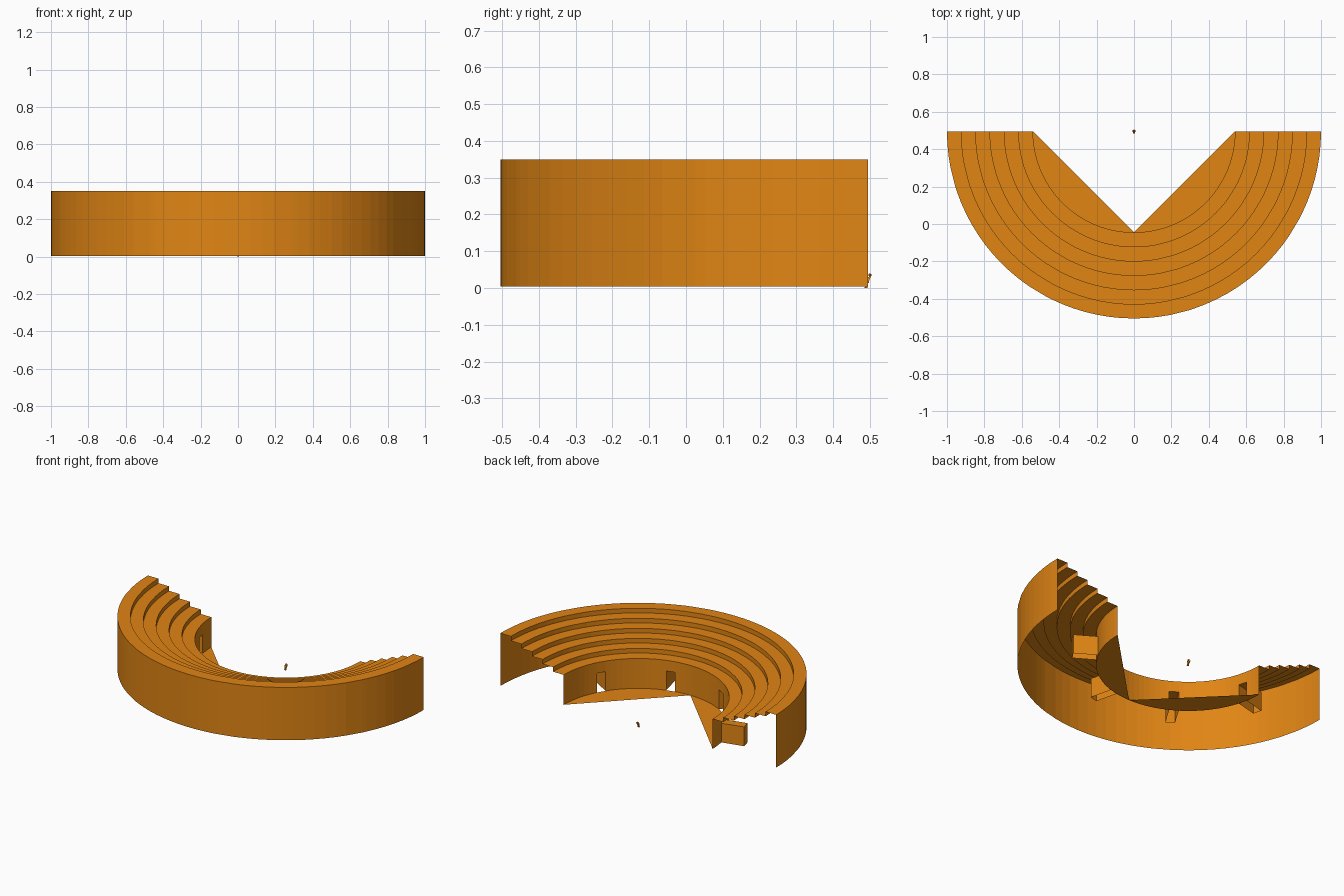
import bpy, bmesh, math
from mathutils import Matrix, Vector

if "Cube" in bpy.data.objects:
    bpy.data.objects.remove(bpy.data.objects["Cube"])

CX, CY = 0.0, 0.495          # centre of the half ring
BASE, TOP = 0.004, 0.35
R_IN, R_OUT = 0.54, 1.0
STEPS = 6
DOOR_H, DOOR_LEN, DOOR_HALF = 0.13, 0.685, 3.0   # height, end radius, half angle
DOORS = [194, 239, 284, 329]

ochre = bpy.data.materials.new("ochre stone")
ochre.diffuse_color = (0.75, 0.235, 0.007, 1)
ochre.use_nodes = True
ochre.node_tree.nodes["Principled BSDF"].inputs["Base Color"].default_value = ochre.diffuse_color


def finish(name, bm, recalc=False):
    bmesh.ops.remove_doubles(bm, verts=bm.verts, dist=1e-5)
    if recalc:
        bmesh.ops.recalc_face_normals(bm, faces=bm.faces)
    me = bpy.data.meshes.new(name)
    bm.to_mesh(me)
    bm.free()
    me.materials.append(ochre)
    ob = bpy.data.objects.new(name, me)
    bpy.context.collection.objects.link(ob)
    return ob


def polar(r, deg, z):
    a = math.radians(deg)
    return Vector((CX + r * math.cos(a), CY + r * math.sin(a), z))


def quad(bm, *pts):
    bm.faces.new([bm.verts.new(p) for p in pts])


# angles of the half ring, with the door edges included
edges = [d + s * DOOR_HALF for d in DOORS for s in (-1, 1)]
angles = [180 + i * 3.75 for i in range(49)]
angles = [a for a in angles if all(abs(a - d) > DOOR_HALF + 0.8 for d in DOORS)]
angles = sorted(angles + edges)


def is_door(a, b):
    return any(abs((a + b) / 2 - d) < 0.1 for d in DOORS)


def sweep(bm, profile, skip_doors=False):
    for a, b in zip(angles, angles[1:]):
        if skip_doors and is_door(a, b):
            continue
        for (r0, z0), (r1, z1) in zip(profile, profile[1:]):
            quad(bm, polar(r0, a, z0), polar(r0, b, z0),
                 polar(r1, b, z1), polar(r1, a, z1))


# outer wall
bm = bmesh.new()
sweep(bm, [(R_OUT, BASE), (R_OUT, TOP)])
finish("outer_wall", bm)

# stepped seating, open underneath
tread = (R_OUT - R_IN) / STEPS
rise = 0.03
profile = []
for i in range(STEPS):
    z = TOP - i * rise
    profile += [(R_OUT - i * tread, z), (R_OUT - (i + 1) * tread, z)]
bm = bmesh.new()
sweep(bm, profile)
finish("seating_steps", bm)

# inner wall with door openings
bm = bmesh.new()
sweep(bm, [(R_IN, TOP - (STEPS - 1) * rise), (R_IN, DOOR_H)])
sweep(bm, [(R_IN, DOOR_H), (R_IN, BASE)], skip_doors=True)
finish("inner_wall", bm)

# short passages behind the doors: two sides, roof and end
for n, d in enumerate(DOORS):
    bm = bmesh.new()
    t = Vector((-math.sin(math.radians(d)), math.cos(math.radians(d)), 0))
    half = R_IN * math.sin(math.radians(DOOR_HALF))

    def p(r, s, z):
        return polar(r, d, z) + t * half * s
    r0 = R_IN * math.cos(math.radians(DOOR_HALF))
    r1 = DOOR_LEN
    quad(bm, p(r0, -1, BASE), p(r1, -1, BASE), p(r1, -1, DOOR_H), p(r0, -1, DOOR_H))
    quad(bm, p(r1, 1, BASE), p(r0, 1, BASE), p(r0, 1, DOOR_H), p(r1, 1, DOOR_H))
    quad(bm, p(r0, -1, DOOR_H), p(r1, -1, DOOR_H), p(r1, 1, DOOR_H), p(r0, 1, DOOR_H))
    quad(bm, p(r1, -1, BASE), p(r1, 1, BASE), p(r1, 1, DOOR_H), p(r1, -1, DOOR_H))
    finish(f"door_passage_{n + 1}", bm)

# floor: two arc segments cut off by straight chords
bm = bmesh.new()
for lo in (180, 270):
    arc = [lo] + [a for a in angles if lo < a < lo + 90] + [lo + 90]
    bm.faces.new([bm.verts.new(polar(R_IN, a, BASE)) for a in arc])
finish("floor_segments", bm)

# tiny standing figure at the centre
bm = bmesh.new()


def box(c, s, tilt=0.0):
    m = Matrix.Translation(c) @ Matrix.Rotation(tilt, 4, 'X') @ Matrix.Diagonal((*s, 1))
    bmesh.ops.create_cube(bm, size=1, matrix=m)


for sx in (-1, 1):
    box((sx * 0.003, 0.492, 0.0085), (0.004, 0.005, 0.016), -0.2)    # leg
    box((sx * 0.003, 0.489, 0.0015), (0.004, 0.008, 0.003))          # foot
    box((sx * 0.007, 0.498, 0.027), (0.003, 0.005, 0.014), -0.5)     # arm
box((0, 0.495, 0.022), (0.011, 0.007, 0.015), -0.2)
bmesh.ops.create_icosphere(bm, subdivisions=1, radius=0.005,
                           matrix=Matrix.Translation((0, 0.5, 0.035)))
finish("centre_figure", bm, True)
